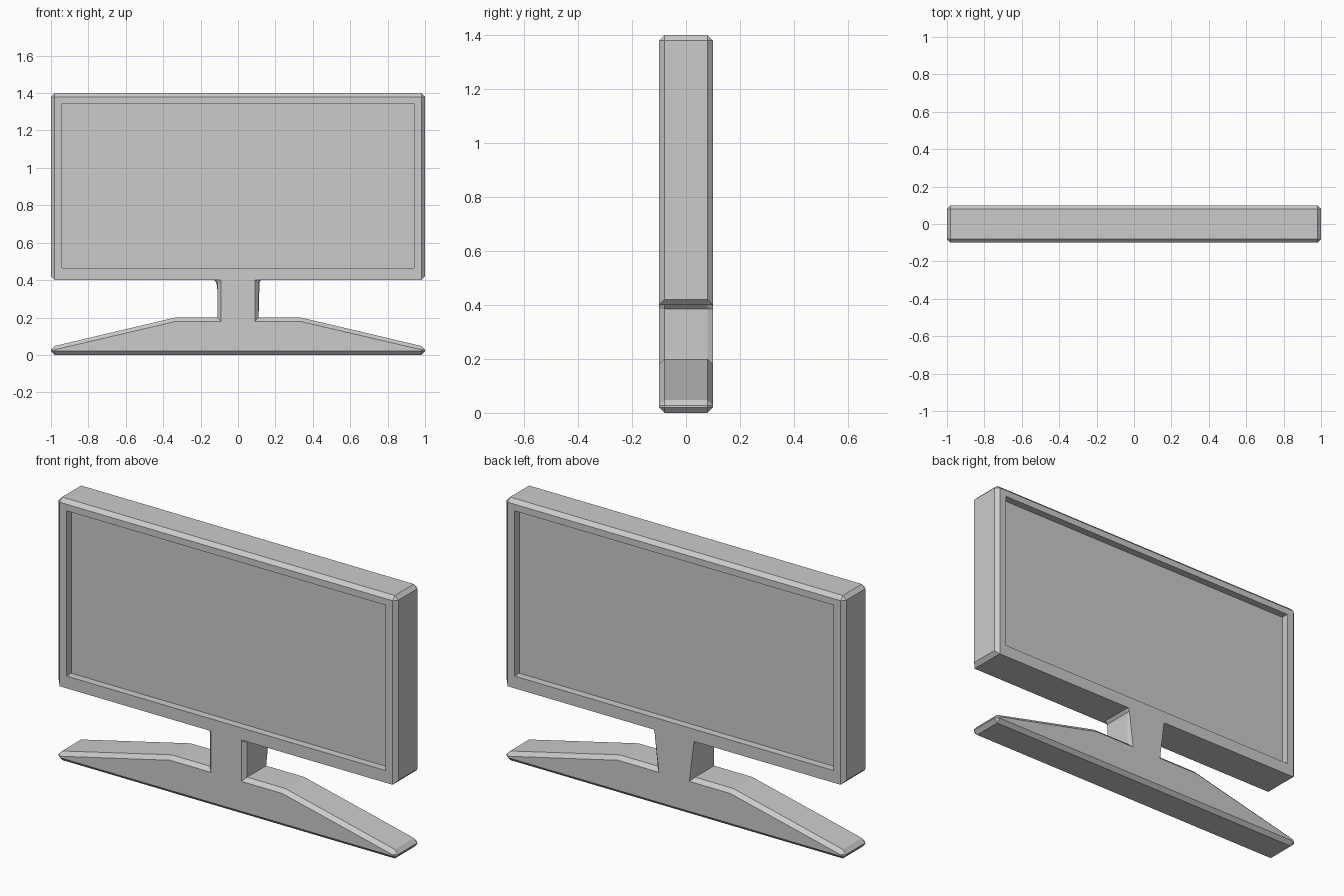
import bpy, bmesh

if "Cube" in bpy.data.objects:
    bpy.data.objects.remove(bpy.data.objects["Cube"])

HALF, FLAT, RECESS = 0.1, 0.08, 0.04

# Right half of the silhouette, bottom to top: outer edge, front edge, back edge (x, z)
PROFILE = [
    ((0.98, 0.0), (0.98, 0.02), (0.98, 0.02)),        # foot tip
    ((1.0, 0.02), (0.98, 0.02), (0.98, 0.02)),
    ((1.0, 0.027), (0.98, 0.027), (0.98, 0.027)),
    ((0.98, 0.048), (0.975, 0.029), (0.975, 0.029)),
    ((0.335, 0.2), (0.33, 0.18), (0.33, 0.18)),       # foot shoulder
    ((0.11, 0.2), (0.09, 0.18), (0.09, 0.18)),        # neck
    ((0.11, 0.385), (0.09, 0.385), (0.115, 0.385)),
    ((0.125, 0.4), (0.09, 0.4), (0.12, 0.4)),
    ((0.98, 0.4), (0.98, 0.4), (0.98, 0.4)),          # screen housing
    ((1.0, 0.42), (0.98, 0.4), (0.98, 0.4)),
    ((1.0, 1.38), (0.98, 1.38), (0.98, 1.38)),
    ((0.98, 1.4), (0.98, 1.38), (0.98, 1.38)),
]


def ring(bm, column, y):
    right = [row[column] for row in PROFILE]
    loop = right + [(-x, z) for x, z in reversed(right)]
    return [bm.verts.new((x, y, z)) for x, z in loop]


def add_object(name, bm):
    mesh = bpy.data.meshes.new(name)
    bm.to_mesh(mesh)
    bm.free()
    obj = bpy.data.objects.new(name, mesh)
    bpy.context.collection.objects.link(obj)
    return obj


# Housing, neck and foot: one chamfered slab
bm = bmesh.new()
rings = [ring(bm, 1, -HALF), ring(bm, 0, -FLAT), ring(bm, 0, FLAT), ring(bm, 2, HALF)]
n = len(rings[0])
for a, b in zip(rings, rings[1:]):
    for i in range(n):
        j = (i + 1) % n
        bm.faces.new((a[i], a[j], b[j], b[i]))
caps = [bm.faces.new(rings[0]), bm.faces.new(rings[3])]
bmesh.ops.remove_doubles(bm, verts=bm.verts, dist=0.0005)
caps = [f for f in bm.faces if len(f.verts) > 8]
bmesh.ops.triangulate(bm, faces=caps)
bmesh.ops.recalc_face_normals(bm, faces=bm.faces)
frame = add_object("monitor_frame", bm)

# Screen recesses cut into the front and the back
for name, side in (("front_screen_cutter", -1), ("back_screen_cutter", 1)):
    bm = bmesh.new()
    bmesh.ops.create_cube(bm, size=1)
    bmesh.ops.scale(bm, vec=(1.88, 2 * RECESS, 0.88), verts=bm.verts)
    bmesh.ops.translate(bm, vec=(0, side * HALF, 0.905), verts=bm.verts)
    cutter = add_object(name, bm)
    cutter.hide_render = True
    cutter.display_type = 'WIRE'
    cut = frame.modifiers.new(name, 'BOOLEAN')
    cut.operation = 'DIFFERENCE'
    cut.solver = 'EXACT'
    cut.object = cutter
